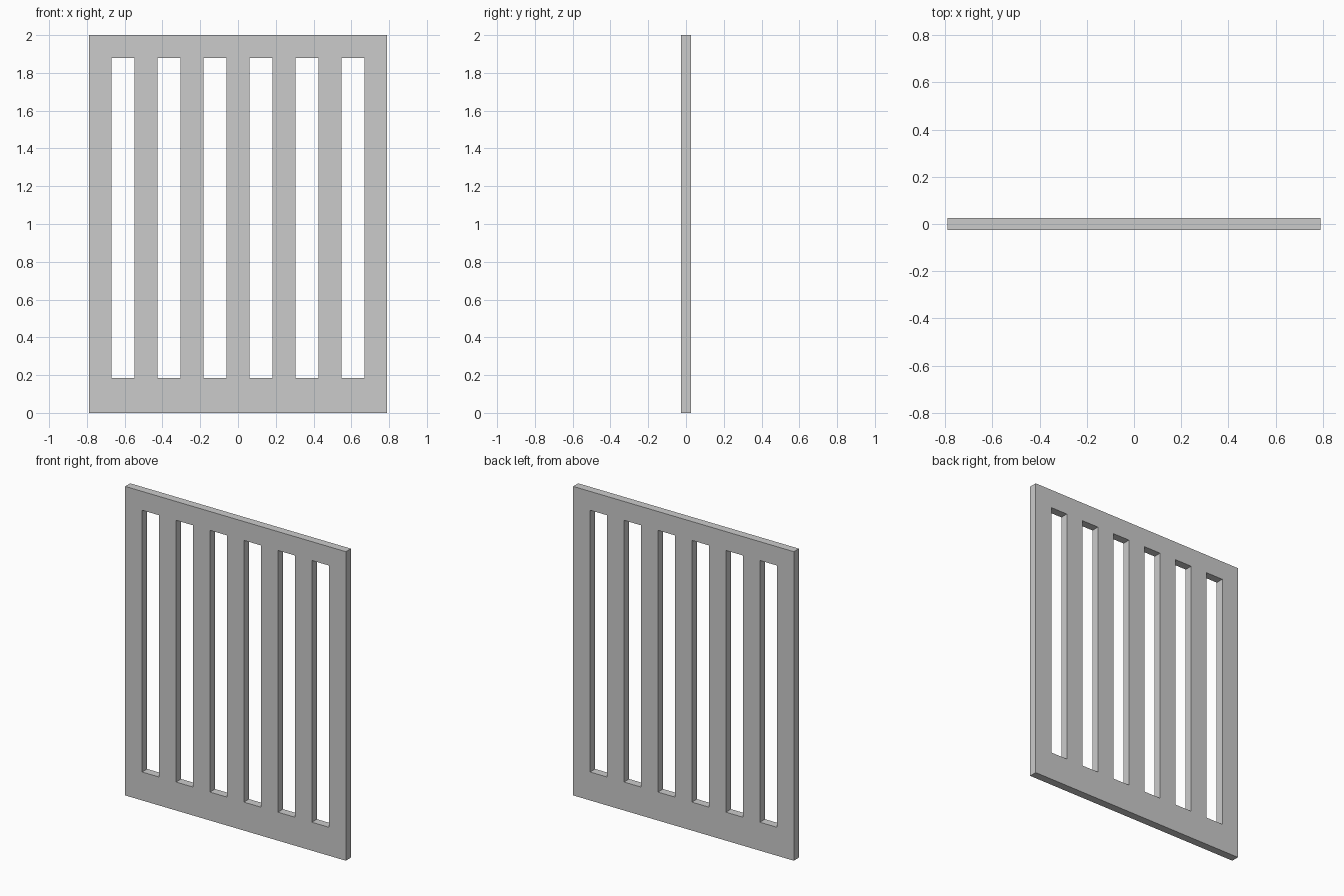
import bpy, bmesh

if "Cube" in bpy.data.objects:
    bpy.data.objects.remove(bpy.data.objects["Cube"])

WIDTH, DEPTH, SLOTS = 1.58, 0.052, 6
COLS = 2 * SLOTS + 1                      # bars and slots share one width
xs = [-WIDTH / 2 + WIDTH * i / COLS for i in range(COLS + 1)]
zs = [0.0, 0.184, 1.878, 2.0]             # bottom rail, bars, top rail

# Front face of the panel: a grid of cells with the slots left open
bm = bmesh.new()
verts = [[bm.verts.new((x, -DEPTH / 2, z)) for x in xs] for z in zs]
for r in range(3):
    for c in range(COLS):
        if r == 1 and c % 2 == 1:
            continue
        bm.faces.new((verts[r][c], verts[r][c + 1],
                      verts[r + 1][c + 1], verts[r + 1][c]))

# Thicken front to back, keeping the front face
front = bm.faces[:]
ext = bmesh.ops.extrude_face_region(bm, geom=front, use_keep_orig=True)
moved = [g for g in ext["geom"] if isinstance(g, bmesh.types.BMVert)]
bmesh.ops.translate(bm, verts=moved, vec=(0, DEPTH, 0))
bmesh.ops.recalc_face_normals(bm, faces=bm.faces[:])

mesh = bpy.data.meshes.new("slatted_panel")
bm.to_mesh(mesh)
bm.free()
panel = bpy.data.objects.new("slatted_panel", mesh)
bpy.context.collection.objects.link(panel)
